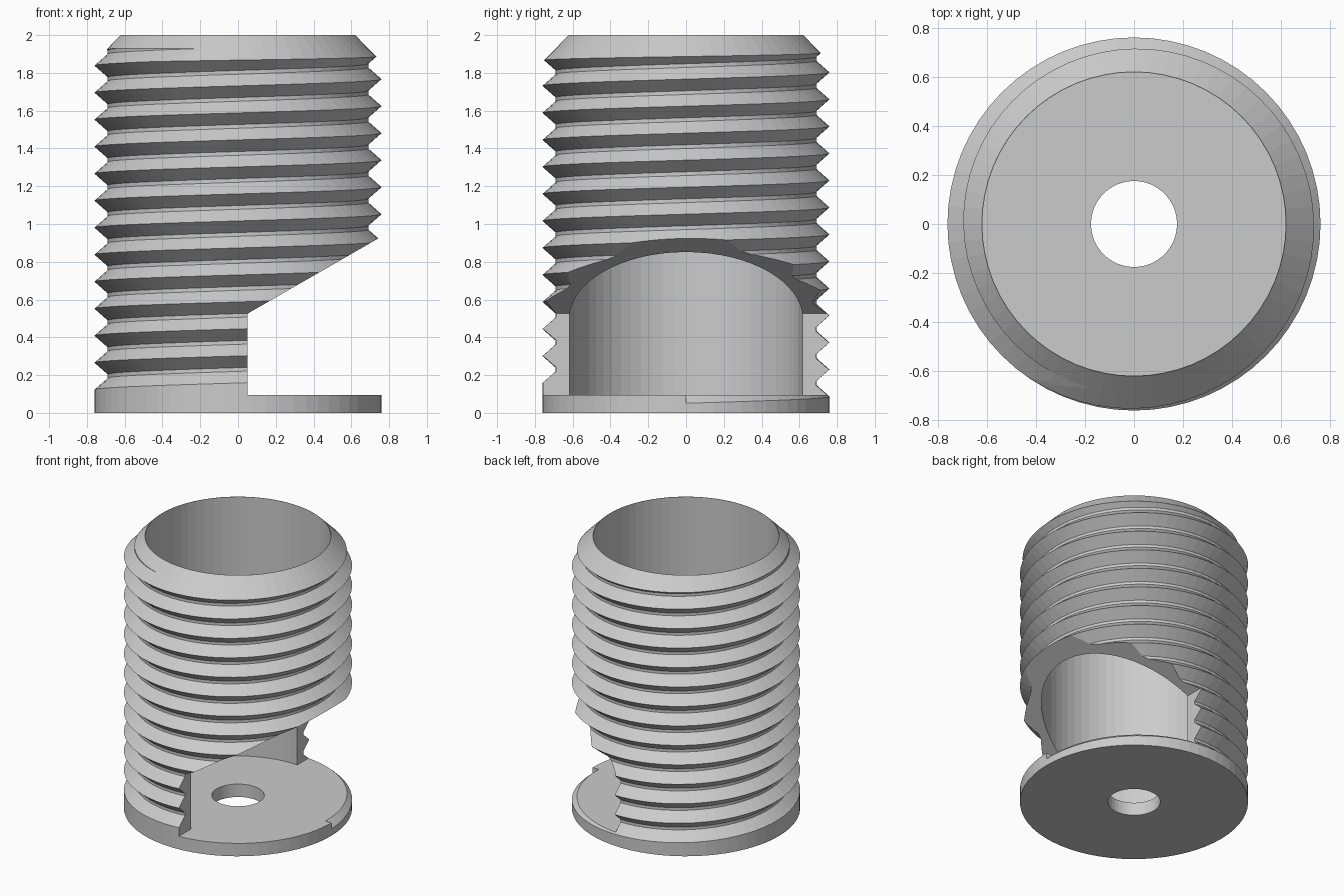
import bpy, bmesh, math

if "Cube" in bpy.data.objects:
    bpy.data.objects.remove(bpy.data.objects["Cube"])

SEG = 64
R_PEAK, R_ROOT, R_BORE = 0.76, 0.69, 0.618
PITCH, START, TURNS = 0.143, 0.051, 15
FLOOR = 0.095

grey = bpy.data.materials.new("plain grey")
grey.diffuse_color = (0.6, 0.6, 0.6, 1)
grey.use_nodes = True
grey.node_tree.nodes["Principled BSDF"].inputs["Base Color"].default_value = grey.diffuse_color


def make_object(name, bm):
    bmesh.ops.triangulate(bm, faces=[f for f in bm.faces if len(f.verts) > 4])
    bmesh.ops.recalc_face_normals(bm, faces=bm.faces)
    mesh = bpy.data.meshes.new(name)
    bm.to_mesh(mesh)
    bm.free()
    mesh.materials.append(grey)
    obj = bpy.data.objects.new(name, mesh)
    bpy.context.collection.objects.link(obj)
    return obj


def lathe(name, profile):
    """Closed solid from (radius, z) points, capped at both ends."""
    bm = bmesh.new()
    rings = [[bm.verts.new((r * math.cos(2 * math.pi * i / SEG),
                            r * math.sin(2 * math.pi * i / SEG), z))
              for i in range(SEG)] for r, z in profile]
    for a, b in zip(rings, rings[1:]):
        for i in range(SEG):
            j = (i + 1) % SEG
            bm.faces.new((a[i], a[j], b[j], b[i]))
    bm.faces.new(rings[0][::-1])
    bm.faces.new(rings[-1])
    return make_object(name, bm)


def threaded_rod():
    """Plain collar below, one continuous right-handed thread above."""
    bm = bmesh.new()
    flat = 0.02
    flank = (PITCH - flat) / 2
    cols = []
    for i in range(SEG):
        t = i / SEG
        a = 2 * math.pi * t
        pts = [(R_PEAK, 0)]
        for k in range(TURNS):
            z = START + PITCH * (t + k)
            pts += [(R_PEAK, z), (R_ROOT, z + flank), (R_ROOT, z + flank + flat)]
        pts.append((R_PEAK, START + PITCH * (t + TURNS)))
        cols.append([bm.verts.new((r * math.cos(a), r * math.sin(a), z)) for r, z in pts])
    for c, d in zip(cols, cols[1:]):
        for j in range(len(c) - 1):
            bm.faces.new((c[j], d[j], d[j + 1], c[j + 1]))
    # seam: the thread climbs one turn (three points)
    c, d = cols[-1], cols[0]
    bm.faces.new((c[0], d[0], d[1], d[2], d[3], d[4], c[1]))
    for j in range(1, len(c) - 4):
        bm.faces.new((c[j], d[j + 3], d[j + 4], c[j + 1]))
    bm.faces.new((c[-4], d[-1], c[-1], c[-2], c[-3]))
    # end caps
    for idx, z in ((0, 0), (-1, START + PITCH * (TURNS + 0.5))):
        mid = bm.verts.new((0, 0, z))
        for i in range(SEG):
            bm.faces.new((mid, cols[i][idx], cols[(i + 1) % SEG][idx]))
    return make_object("threaded_cup", bm)


def side_cutter():
    """Window with an upright back and a sloping roof."""
    bm = bmesh.new()
    prof = [(0.05, FLOOR), (1.5, FLOOR), (1.5, 0.525 + 1.45 * 0.575), (0.05, 0.525)]
    f = bm.faces.new([bm.verts.new((x, -1, z)) for x, z in prof])
    ext = bmesh.ops.extrude_face_region(bm, geom=[f])["geom"]
    bmesh.ops.translate(bm, vec=(0, 2, 0),
                        verts=[v for v in ext if isinstance(v, bmesh.types.BMVert)])
    return make_object("window_cutter", bm)


cup = threaded_rod()
steps = [
    # chamfered top
    ("INTERSECT", lathe("chamfer_envelope", [(0.95, -0.1), (0.95, 1.67), (0.62, 2.0)])),
    # bore, bottom hole and side window
    ("DIFFERENCE", lathe("bore_cutter", [(R_BORE, FLOOR), (R_BORE, 2.5)])),
    ("DIFFERENCE", lathe("hole_cutter", [(0.175, -0.2), (0.175, 0.3)])),
    ("DIFFERENCE", side_cutter()),
]
for op, cutter in steps:
    m = cup.modifiers.new(cutter.name, "BOOLEAN")
    m.operation, m.object, m.solver = op, cutter, "EXACT"

# bake the cuts, then drop the helpers
deps = bpy.context.evaluated_depsgraph_get()
cup.data = bpy.data.meshes.new_from_object(cup.evaluated_get(deps))
cup.modifiers.clear()
for _, cutter in steps:
    bpy.data.objects.remove(cutter)
